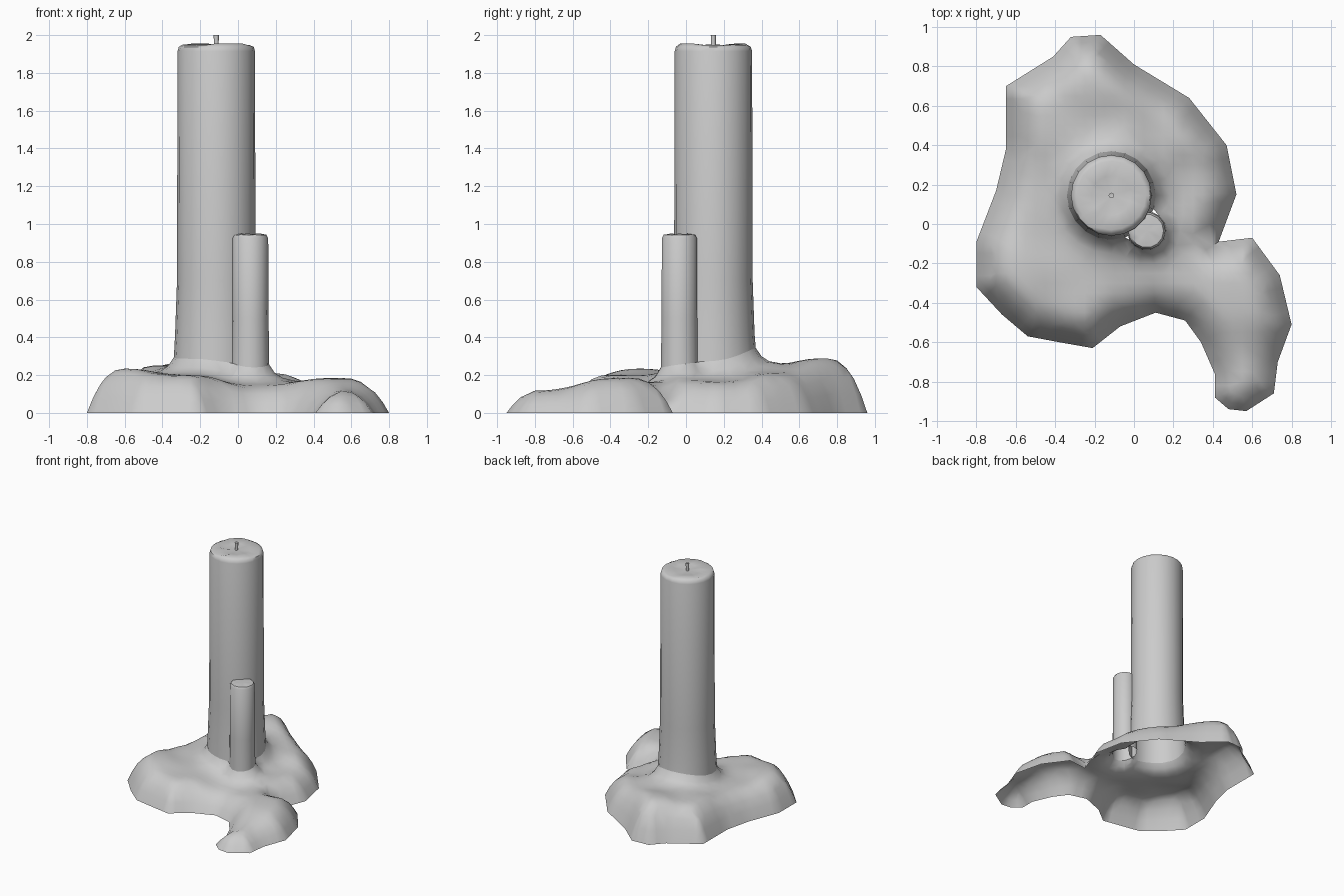
import bpy, bmesh, math, random
from mathutils import Vector
from mathutils.geometry import delaunay_2d_cdt, intersect_point_line

if "Cube" in bpy.data.objects:
    bpy.data.objects.remove(bpy.data.objects["Cube"])

random.seed(4)
OUTLINE = [Vector(p) for p in [
    (-.32, .95), (-.17, .96), (0, .81), (.28, .64), (.47, .40), (.52, .15), (.43, -.09),
    (.60, -.07), (.74, -.26), (.80, -.51), (.73, -.70), (.71, -.86), (.57, -.95),
    (.48, -.94), (.41, -.88), (.41, -.76), (.34, -.60), (.26, -.49), (.11, -.45),
    (-.07, -.52), (-.21, -.63), (-.38, -.60), (-.54, -.57), (-.67, -.46), (-.80, -.32),
    (-.80, -.09), (-.70, .17), (-.65, .38), (-.65, .70), (-.41, .85)]][::-1]
# wax thickness at a few places: x, y, z
HEIGHTS = [(-.6, -.25, .235), (-.3, -.42, .20), (.1, -.28, .145), (.55, -.3, .185),
           (.57, -.8, .125), (.32, .2, .165), (.2, .5, .21), (-.2, .73, .29),
           (-.48, .6, .25), (-.55, .1, .205), (-.1, .42, .26), (-.38, -.05, .20)]
# centre, base radius, sides
CANDLE = (Vector((-.115, .145)), .225, 20)
STUB = (Vector((.065, -.035)), .10, 14)
PILLARS = [CANDLE, STUB]
EDGES = list(zip(OUTLINE, OUTLINE[1:] + OUTLINE[:1]))


def edge_dist(p):
    best = 9
    for a, b in EDGES:
        q, t = intersect_point_line(p, a, b)
        q = a if t < 0 else b if t > 1 else q
        best = min(best, (p - q.to_2d()).length)
    return best


def inside(p):
    hit = False
    for a, b in EDGES:
        if (a.y > p.y) != (b.y > p.y) and p.x < a.x + (p.y - a.y) / (b.y - a.y) * (b.x - a.x):
            hit = not hit
    return hit


def height(p):
    w = [1 / ((p.x - x) ** 2 + (p.y - y) ** 2 + .004) ** 1.5 for x, y, _ in HEIGHTS]
    h = sum(a * c[2] for a, c in zip(w, HEIGHTS)) / sum(w)
    t = min(1, edge_dist(p) / .2)
    gap = min((p - c).length - r for c, r, _ in PILLARS)
    return h * (1 - (1 - t) ** 2.4) + .085 * math.exp(-max(gap, 0) / .04)


def make(name, bm, angle=50):
    me = bpy.data.meshes.new(name)
    bm.to_mesh(me)
    bm.free()
    ob = bpy.data.objects.new(name, me)
    bpy.context.collection.objects.link(ob)
    bpy.ops.object.select_all(action='DESELECT')
    ob.select_set(True)
    bpy.context.view_layer.objects.active = ob
    bpy.ops.object.shade_smooth_by_angle(angle=math.radians(angle))
    return ob


def lathe(name, pillar, profile, jitter=0):
    c, r0, n = pillar
    bm = bmesh.new()
    rings = []
    for i, (r, z) in enumerate(profile):
        ring = []
        for k in range(n):
            a = math.tau * k / n
            p = c + Vector((math.cos(a), math.sin(a))) * r
            zz = height(p) - .01 if z is None else z
            if z and i >= len(profile) - 2:
                zz += random.uniform(-jitter, jitter)
            ring.append(bm.verts.new((p.x, p.y, zz)))
        rings.append(ring)
    for lo, hi in zip(rings, rings[1:]):
        for k in range(n):
            m = (k + 1) % n
            bm.faces.new((lo[k], lo[m], hi[m], hi[k]))
    tip = bm.verts.new((c.x, c.y, profile[-1][1] - .004))
    for k in range(n):
        bm.faces.new((rings[-1][k], rings[-1][(k + 1) % n], tip))
    return make(name, bm)


# wax puddle: open shell, triangulated inside its outline
pts = []
for a, b in EDGES:
    n = max(1, round((b - a).length / .06))
    pts += [a.lerp(b, i / n) for i in range(n)]
count = len(pts)
for off in (.035, .075):
    for i in range(count):
        d = (pts[(i + 1) % count] - pts[i - 1]).normalized()
        q = pts[i] + Vector((-d.y, d.x)) * off
        if inside(q) and edge_dist(q) > off * .85:
            pts.append(q)
for c, r, n in PILLARS:
    for off in (0, .03, .07):
        for k in range(n):
            a = math.tau * k / n
            q = c + Vector((math.cos(a), math.sin(a))) * (r + off)
            if all(o is c or (q - o).length > s for o, s, _ in PILLARS):
                pts.append(q)
for i in range(-20, 21):
    for j in range(-20, 21):
        q = Vector((i * .05, j * .05))
        if inside(q) and edge_dist(q) > .1 and all((q - c).length > r + .1 for c, r, _ in PILLARS):
            pts.append(q)
vs, _, fs, *_ = delaunay_2d_cdt(pts, [], [list(range(count))], 1, 1e-4)
bm = bmesh.new()
bv = [bm.verts.new((v.x, v.y, height(v))) for v in vs]
for f in fs:
    mid = sum((vs[i] for i in f), Vector((0, 0))) / len(f)
    if all((mid - c).length > r * .995 for c, r, _ in PILLARS):
        bm.faces.new([bv[i] for i in f])
bmesh.ops.delete(bm, geom=[v for v in bm.verts if not v.link_faces], context='VERTS')
make("wax_puddle", bm, 60)

# candle body and the short side drip
lathe("candle", CANDLE, [(.225, None), (.218, .42), (.208, .7), (.205, 1.915), (.198, 1.938),
                         (.175, 1.951), (.10, 1.942)], .006)
lathe("side_drip", STUB, [(.10, None), (.097, .5), (.095, .925), (.085, .943), (.045, .948)], .003)

# wick
wick = (CANDLE[0], .014, 8)
lathe("wick", wick, [(.013, 1.92), (.013, 1.97), (.014, 2.0), (.008, 2.0)])
